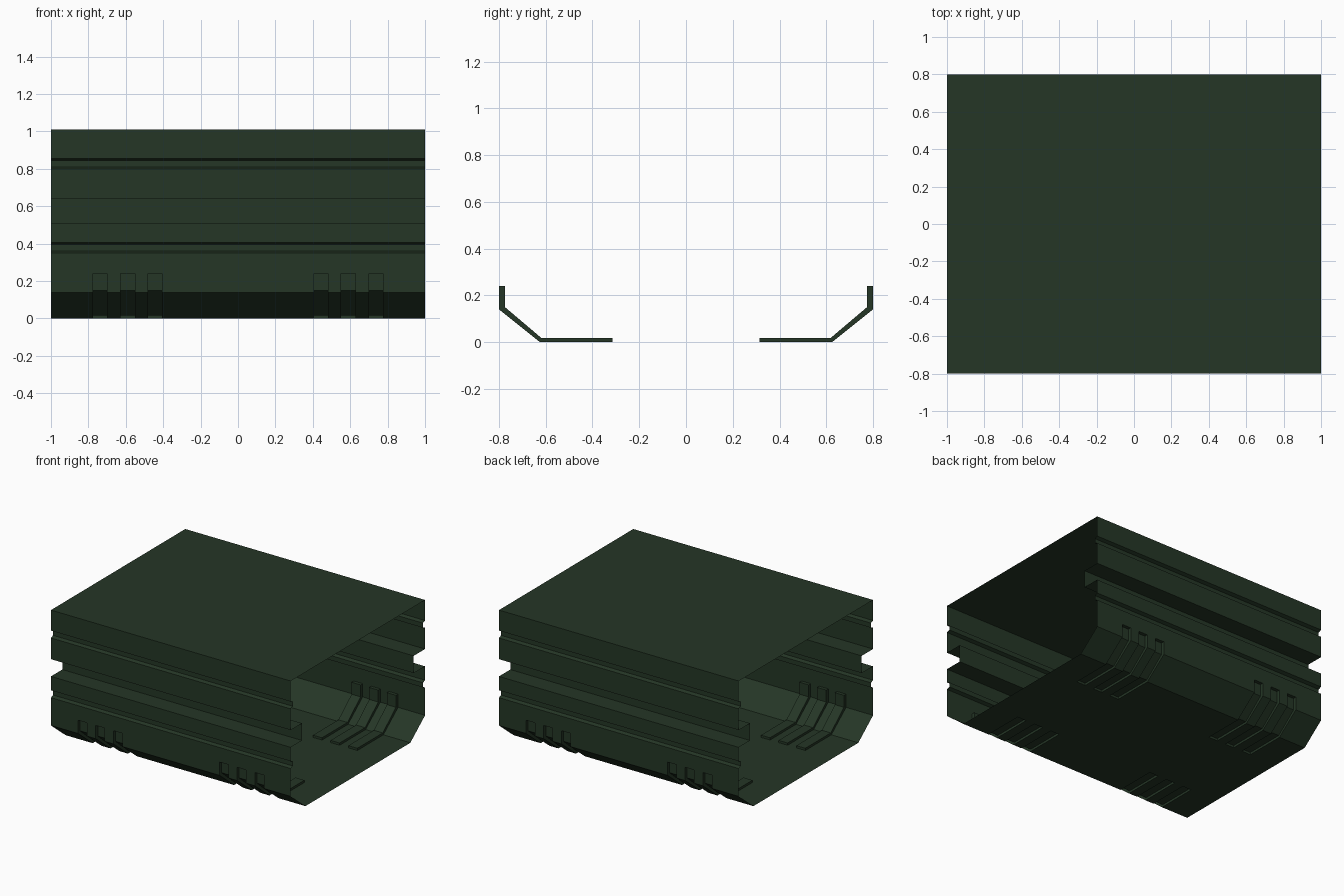
import bpy
import bmesh

cube = bpy.data.objects.get("Cube")
if cube:
    bpy.data.objects.remove(cube, do_unlink=True)

# One flat colour for the whole shell
COLOUR = (0.018, 0.037, 0.019, 1.0)
green = bpy.data.materials.new("dark_green")
green.use_nodes = True
green.diffuse_color = COLOUR
green.node_tree.nodes["Principled BSDF"].inputs["Base Color"].default_value = COLOUR

HALF_X, HALF_Y, TOP = 1.0, 0.8, 1.01
CHANNEL_TOP = 0.24


def sweep(bm, path, x0, x1):
    """Open sheet: a (y, z) path drawn out along x, facing outward."""
    for (ya, za), (yb, zb) in zip(path, path[1:]):
        corners = [(x0, ya, za), (x0, yb, zb), (x1, yb, zb), (x1, ya, za)]
        bm.faces.new([bm.verts.new(c) for c in corners])


def wall(bm, outer, inner, x, flip):
    """Side of a channel, between its mouth and its floor."""
    for k in range(len(outer) - 1):
        ring = [outer[k], outer[k + 1], inner[k + 1], inner[k]]
        if flip:
            ring.reverse()
        bm.faces.new([bm.verts.new((x, y, z)) for y, z in ring])


def finish(bm, name):
    """Weld the quarter and mirror it to all four corners."""
    bmesh.ops.remove_doubles(bm, verts=bm.verts, dist=0.0005)
    mesh = bpy.data.meshes.new(name)
    bm.to_mesh(mesh)
    bm.free()
    mesh.materials.append(green)
    obj = bpy.data.objects.new(name, mesh)
    bpy.context.collection.objects.link(obj)
    mirror = obj.modifiers.new("mirror", "MIRROR")
    mirror.use_axis = (True, True, False)
    mirror.merge_threshold = 0.0005


def groove(low, high, depth, bevel):
    """Lengthwise groove in the side wall, from low to high."""
    back = HALF_Y - depth
    return [(HALF_Y, low), (back, low + bevel), (back, high - bevel), (HALF_Y, high)]


# Side walls with three lengthwise grooves, and the roof
upper = [(HALF_Y, CHANNEL_TOP)]
upper += groove(0.35, 0.405, 0.025, 0.01)
upper += groove(0.51, 0.64, 0.135, 0.0)
upper += groove(0.80, 0.855, 0.025, 0.01)
upper += [(HALF_Y, TOP), (0, TOP)]
bm = bmesh.new()
sweep(bm, upper, 0, HALF_X)
finish(bm, "grooved_walls_and_roof")

# Floor and sloped lower sides, with three recessed channels per corner
outer = [(0.315, 0), (0.625, 0), (HALF_Y, 0.14), (HALF_Y, CHANNEL_TOP)]
inner = [(0.315, 0.017), (0.618, 0.017), (0.775, 0.15), (0.775, CHANNEL_TOP)]
bm = bmesh.new()
x = 0
for start in (0.405, 0.552, 0.70):
    end = start + 0.075
    sweep(bm, [(0, 0)] + outer, x, start)
    sweep(bm, [(0, 0), outer[0]] + inner + [outer[-1]], start, end)
    wall(bm, outer, inner, start, False)
    wall(bm, outer, inner, end, True)
    x = end
sweep(bm, [(0, 0)] + outer, x, HALF_X)
finish(bm, "channelled_underbody")
